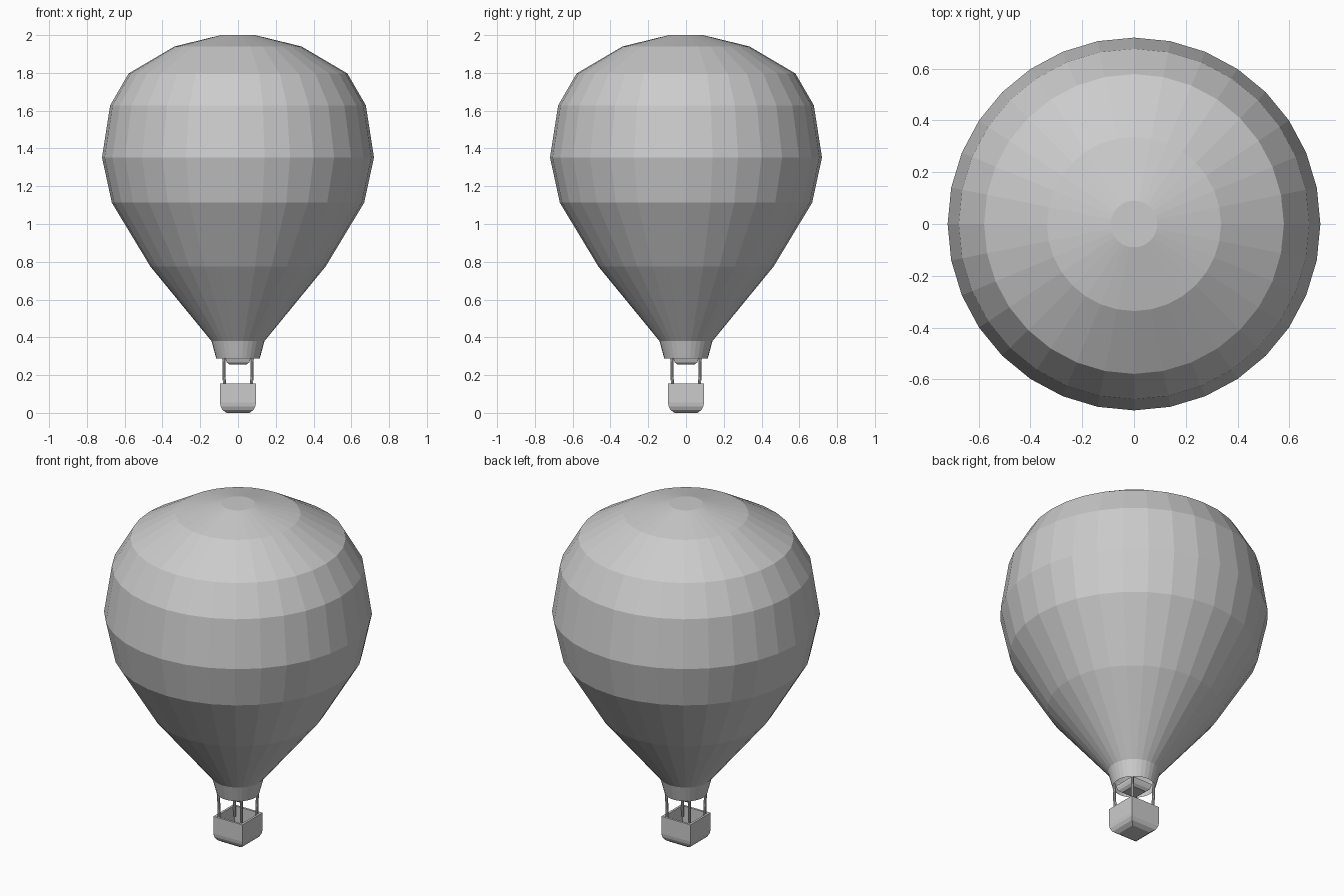
import bpy, bmesh
from math import pi, cos, sin, sqrt
from mathutils import Vector

if "Cube" in bpy.data.objects:
    bpy.data.objects.remove(bpy.data.objects["Cube"])


def loft(name, profile, sides, turn=0.0, cap_start=False, cap_end=False):
    """Stack of regular rings (radius, z) joined by flat quads."""
    bm = bmesh.new()
    rings = []
    for r, z in profile:
        rings.append([bm.verts.new((r * cos(turn + 2 * pi * i / sides),
                                    r * sin(turn + 2 * pi * i / sides), z))
                      for i in range(sides)])
    for a, b in zip(rings, rings[1:]):
        for i in range(sides):
            j = (i + 1) % sides
            bm.faces.new((a[i], a[j], b[j], b[i]))
    if cap_start:
        bm.faces.new(rings[0][::-1])
    if cap_end:
        bm.faces.new(rings[-1])
    me = bpy.data.meshes.new(name)
    bm.to_mesh(me)
    bm.free()
    ob = bpy.data.objects.new(name, me)
    bpy.context.collection.objects.link(ob)
    return ob


def square(name, profile, **kw):
    """Square loft; the profile gives half widths instead of radii."""
    return loft(name, [(h * sqrt(2), z) for h, z in profile], 4, pi / 4, **kw)


def rod(name, start, end, radius):
    start, end = Vector(start), Vector(end)
    axis = end - start
    bpy.ops.mesh.primitive_cylinder_add(vertices=8, radius=radius, depth=axis.length,
                                        location=(start + end) / 2)
    ob = bpy.context.object
    ob.name = name
    ob.rotation_euler = axis.to_track_quat('Z', 'Y').to_euler()


# Envelope with skirt, open at the mouth
loft("envelope", [(0.115, 0.287), (0.14, 0.38), (0.464, 0.775), (0.668, 1.113),
                  (0.72, 1.352), (0.677, 1.628), (0.579, 1.797), (0.336, 1.94),
                  (0.09, 2.0)], 32, cap_end=True)

# Basket: rounded underside, thin walls, hollow inside
square("basket", [(0.06, 0.0), (0.082, 0.015), (0.092, 0.035), (0.095, 0.055),
                  (0.095, 0.155), (0.082, 0.155), (0.082, 0.03)],
       cap_start=True, cap_end=True)

# Burner block hanging just below the mouth
square("burner", [(0.045, 0.255), (0.06, 0.268), (0.066, 0.285), (0.066, 0.3)],
       cap_start=True, cap_end=True)

# Four corner posts joining basket and skirt
for sx in (-1, 1):
    for sy in (-1, 1):
        rod("basket_post", (sx * 0.071, sy * 0.071, 0.1),
            (sx * 0.076, sy * 0.076, 0.31), 0.008)
